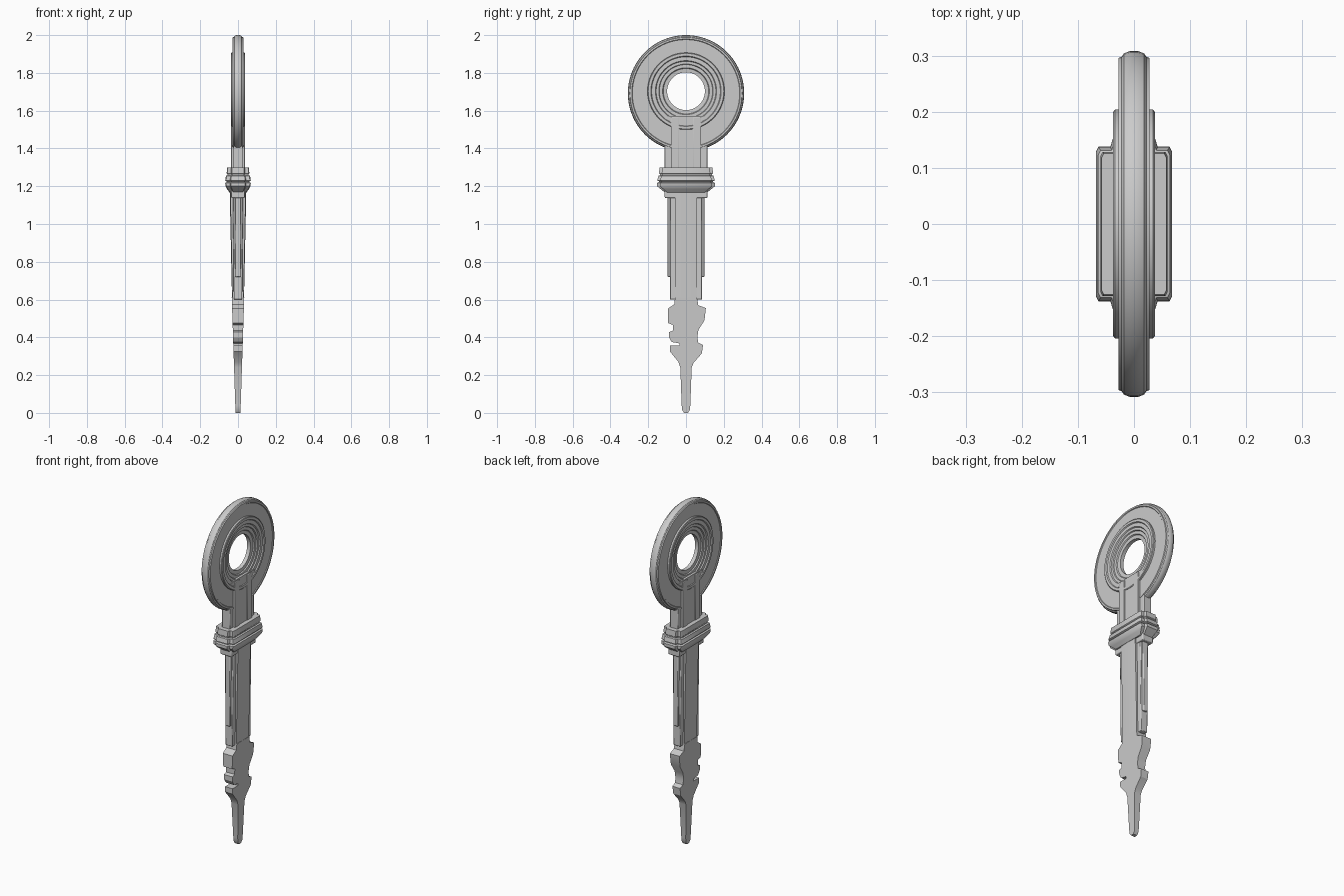
import bpy, bmesh, math
from mathutils import Vector

if "Cube" in bpy.data.objects:
    bpy.data.objects.remove(bpy.data.objects["Cube"])


def finish(name, bm, bevel=0.0, smooth=True):
    bmesh.ops.remove_doubles(bm, verts=bm.verts, dist=1e-5)
    bmesh.ops.recalc_face_normals(bm, faces=bm.faces)
    me = bpy.data.meshes.new(name)
    bm.to_mesh(me)
    bm.free()
    ob = bpy.data.objects.new(name, me)
    bpy.context.collection.objects.link(ob)
    if bevel:
        mod = ob.modifiers.new("bevel", 'BEVEL')
        mod.width, mod.segments, mod.limit_method = bevel, 2, 'ANGLE'
    if smooth:
        bpy.ops.object.select_all(action='DESELECT')
        bpy.context.view_layer.objects.active = ob
        ob.select_set(True)
        bpy.ops.object.shade_smooth_by_angle(angle=math.radians(30))
    return ob


def plate(name, outline, half, bevel=0.0):
    """Extrude a (y, z) outline to x = +/- half(z)."""
    bm = bmesh.new()
    f = half if callable(half) else (lambda z: half)
    a, b = [[bm.verts.new((s * f(z), y, z)) for y, z in outline] for s in (-1, 1)]
    bm.faces.new(a)
    bm.faces.new(b)
    n = len(outline)
    for i in range(n):
        j = (i + 1) % n
        bm.faces.new((a[i], a[j], b[j], b[i]))
    return finish(name, bm, bevel)


def rect(y0, y1, z0, z1):
    return [(y0, z0), (y1, z0), (y1, z1), (y0, z1)]


def loft(name, rings, bevel=0.0):
    """Skin a stack of cross-sections with equal point counts."""
    bm = bmesh.new()
    rows = [[bm.verts.new(p) for p in r] for r in rings]
    n = len(rows[0])
    for a, b in zip(rows, rows[1:]):
        for i in range(n):
            j = (i + 1) % n
            bm.faces.new((a[i], a[j], b[j], b[i]))
    bm.faces.new(rows[0])
    bm.faces.new(rows[-1])
    return finish(name, bm, bevel)


# Bow: stepped ring turned about the x axis
CZ, SEG = 1.692, 96
half = [(.1, .011), (.12, .013), (.124, .019), (.141, .019), (.144, .025),
        (.158, .025), (.162, .031), (.182, .031), (.186, .037), (.2, .037), (.204, .034),
        (.204, .024), (.284, .024), (.287, .028), (.296, .028), (.298, .022),
        (.304, .018), (.308, .008)]
prof = half + [(r, -x) for r, x in reversed(half)]
bm = bmesh.new()
rows = []
for k in range(SEG):
    t = 2 * math.pi * k / SEG
    rows.append([bm.verts.new((x, r * math.sin(t),
                               CZ + (.011 if r < .21 else 0) + r * math.cos(t)))
                 for r, x in prof])
for k in range(SEG):
    a, b = rows[k], rows[(k + 1) % SEG]
    for i in range(len(prof)):
        j = (i + 1) % len(prof)
        bm.faces.new((a[i], a[j], b[j], b[i]))
finish("bow_ring", bm)

# Neck with flared raised strip and rails
plate("neck", rect(-.113, .113, 1.28, 1.42), .025, .004)
side = [(.08, 1.28), (.08, 1.525), (.086, 1.545), (.105, 1.552), (.132, 1.556), (.09, 1.572)]
plate("neck_strip", side + [(-y, z) for y, z in reversed(side)], .033)
for s, tag in ((-1, "left"), (1, "right")):
    y0, y1 = sorted((s * .036, s * .08))
    plate("neck_rail_" + tag, rect(y0, y1, 1.28, 1.565), .037, .003)

# Collar: stepped cross-section, several flared bands
def collar_ring(hx, hy, z):
    q = [(hx, hy * .84), (hx * .93, hy * .9), (hx * .62, hy * .9), (hx * .55, hy)]
    pts = q + [(-x, y) for x, y in reversed(q)]
    pts += [(-x, -y) for x, y in pts]
    return [Vector((x, y, z)) for x, y in pts]


bands = [(.044, .11, 1.166), (.058, .135, 1.185), (.066, .153, 1.2), (.068, .153, 1.218),
         (.06, .143, 1.222), (.06, .143, 1.226), (.068, .152, 1.23), (.064, .146, 1.255),
         (.056, .138, 1.258), (.056, .138, 1.264), (.06, .143, 1.268), (.058, .14, 1.3)]
loft("collar", [collar_ring(*b) for b in bands])
plate("collar_foot", rect(-.113, .115, 1.138, 1.18), .036, .005)


# Shank: tapered core with a faint centre ridge
def core(hx, z):
    w = .058
    return [Vector(p) for p in ((hx, 0, z), (hx * .93, w, z), (-hx * .93, w, z),
                                (-hx, 0, z), (-hx * .93, -w, z), (hx * .93, -w, z))]


loft("shank_core", [core(.031, .57), core(.044, 1.18)])

# Side rails along the shank, with a shorter outer rib on each
for s, tag in ((-1, "left"), (1, "right")):
    for part, y_in, y_out, z0, hx in (("rail", .05, .085, .6, .026),
                                      ("rib", .08, .097, .72, .016)):
        y0, y1 = sorted((s * y_in, s * y_out))
        plate("shank_%s_%s" % (part, tag), rect(y0, y1, z0, 1.15),
              lambda z, h=hx: h * (.85 + .2 * (z - .6) / .55), .004)

# Bit: toothed, tapering blade
right = [(.01, 0), (.02, .015), (.023, .04), (.03, .24), (.04, .265), (.084, .315),
         (.09, .36), (.065, .372), (.06, .4), (.066, .44), (.098, .49), (.105, .555),
         (.065, .57), (.058, .61)]
left = [(-.058, .61), (-.062, .575), (-.095, .553), (-.095, .476), (-.07, .466),
        (-.07, .435), (-.09, .428), (-.09, .4), (-.075, .375), (-.035, .368),
        (-.035, .356), (-.085, .356), (-.085, .325), (-.04, .27), (-.03, .24),
        (-.023, .04), (-.02, .015), (-.01, 0)]
plate("toothed_bit", right + left, lambda z: .013 + .033 * z)
